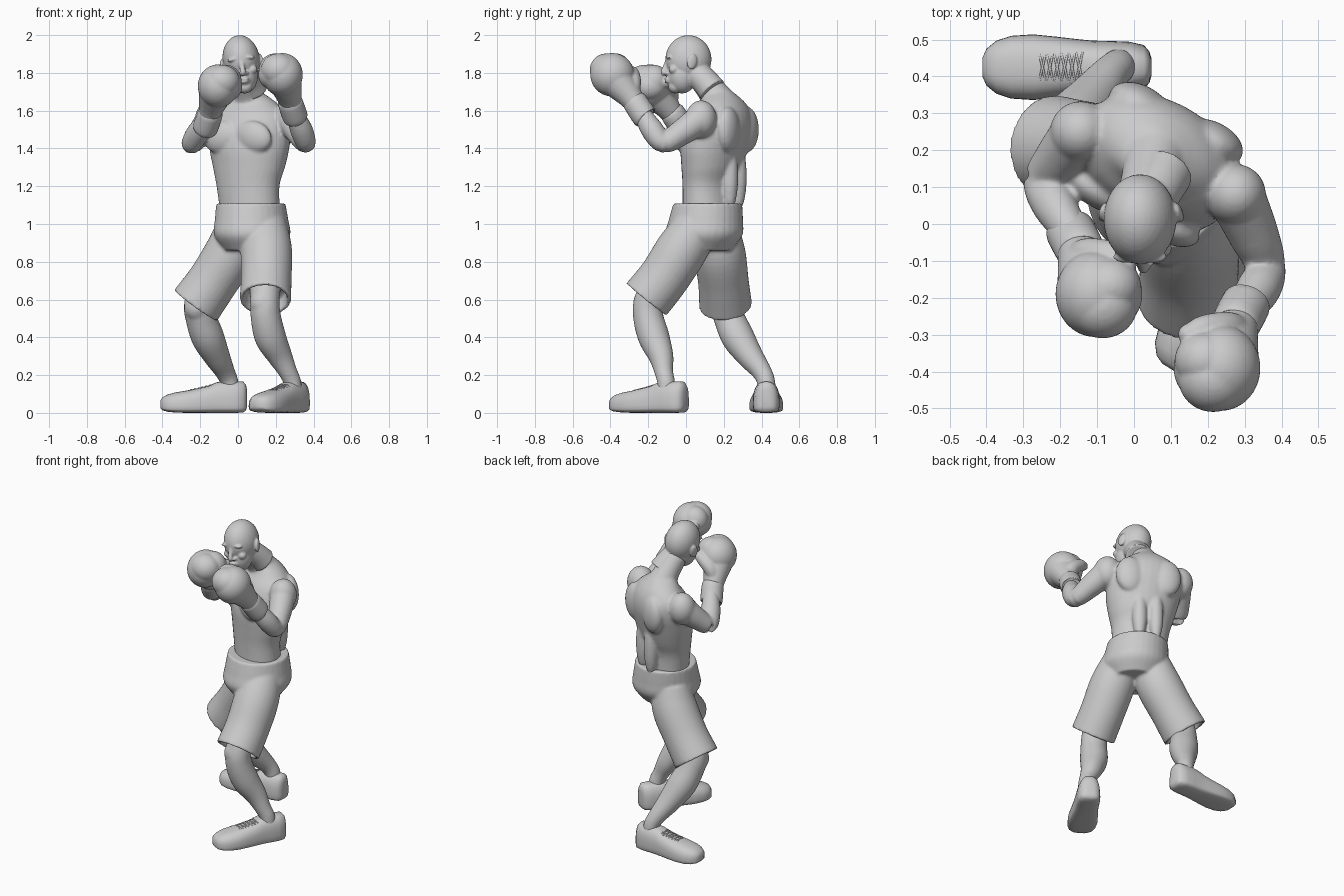
import bpy, bmesh
from math import cos, sin, pi, radians
from mathutils import Matrix, Vector

I4 = Matrix.Identity(4)
N = 32


def place(loc, rot=(0, 0, 0), scale=(1, 1, 1)):
    m = Matrix.Translation(loc)
    for ang, ax in zip(rot, 'XYZ'):
        m = m @ Matrix.Rotation(radians(ang), 4, ax)
    return m @ Matrix.Diagonal((*scale, 1))


def blob(bm, loc, radii, M=I4, rot=(0, 0, 0)):
    bmesh.ops.create_uvsphere(bm, u_segments=32, v_segments=20, radius=1, matrix=M @ place(loc, rot, radii))


def loft(bm, rings):
    vs = [[bm.verts.new(p) for p in r] for r in rings]
    n = len(vs[0])
    for a, b in zip(vs, vs[1:]):
        for i in range(n):
            bm.faces.new((a[i], a[(i + 1) % n], b[(i + 1) % n], b[i]))
    bm.faces.new(vs[0])
    bm.faces.new(vs[-1])


def ring(c, u, v):
    return [c + u * cos(2 * pi * i / N) + v * sin(2 * pi * i / N) for i in range(N)]


def smooth_path(pts, sub=5):
    # Catmull-Rom through the control points (position and radius)
    P = [Vector(p) for p in pts]
    P = [P[0] * 2 - P[1]] + P + [P[-1] * 2 - P[-2]]
    out = []
    for a, b, c, d in zip(P, P[1:], P[2:], P[3:]):
        for k in range(sub):
            t = k / sub
            out.append(0.5 * (2 * b + (c - a) * t + (2 * a - 5 * b + 4 * c - d) * t * t
                              + (3 * b - a - 3 * c + d) * t ** 3))
    return out + [P[-2]]


def tube(bm, pts, M=I4, hem=False, sub=5):
    path = smooth_path(pts, sub)
    rings = []
    for i, p in enumerate(path):
        a, b = path[max(i - 1, 0)], path[min(i + 1, len(path) - 1)]
        t = (b - a).to_3d().normalized()
        u = t.cross(Vector((0.31, 0.9, 0.3))).normalized()
        v = t.cross(u)
        c, r = p.to_3d(), p[3]
        rings.append(ring(c, u * r, v * r))
    if hem:  # turn the open end of the cloth inwards
        rings.append(ring(c, u * (r - 0.02), v * (r - 0.02)))
        rings.append(ring(c - t * 0.07, u * (r - 0.03), v * (r - 0.03)))
    loft(bm, [[M @ q for q in r] for r in rings])


def slab(bm, rows, yaw):
    R = Matrix.Rotation(radians(yaw), 3, 'Z')
    loft(bm, [ring(Vector(p[:3]), R @ Vector((p[3], 0, 0)), R @ Vector((0, p[4], 0)))
              for p in smooth_path(rows)])


def finish(name, bm, voxel=None, smooth=4, angle=40):
    bmesh.ops.recalc_face_normals(bm, faces=bm.faces)
    me = bpy.data.meshes.new(name)
    bm.to_mesh(me)
    bm.free()
    ob = bpy.data.objects.new(name, me)
    bpy.context.collection.objects.link(ob)
    if voxel:
        m = ob.modifiers.new('fuse', 'REMESH')
        m.mode, m.voxel_size, m.use_smooth_shade = 'VOXEL', voxel, True
        s = ob.modifiers.new('soften', 'SMOOTH')
        s.factor, s.iterations = 0.5, smooth
    else:
        bpy.ops.object.select_all(action='DESELECT')
        ob.select_set(True)
        bpy.context.view_layer.objects.active = ob
        bpy.ops.object.shade_smooth_by_angle(angle=radians(angle))
    return ob


# torso with chest, back and shoulder muscles, and both arms
bm = bmesh.new()
slab(bm, [(.065, .12, 1.05, .165, .13), (.053, .122, 1.2, .175, .13), (.058, .137, 1.3, .2, .15),
          (.06, .15, 1.4, .222, .165), (.06, .172, 1.5, .228, .165), (.06, .187, 1.58, .21, .145),
          (.06, .195, 1.64, .155, .11), (.055, .18, 1.69, .085, .08)], -27)
C = place((.06, .165, 0), (0, 0, -27))
for s in (-1, 1):
    blob(bm, (s * .095, -.135, 1.46), (.105, .05, .085), C, (0, s * 15, 0))
    blob(bm, (s * .11, .12, 1.5), (.09, .055, .12), C)
    blob(bm, (s * .05, .1, 1.25), (.045, .045, .18), C)
tube(bm, [(.06, .19, 1.62, .1), (.045, .14, 1.7, .078), (.025, .07, 1.79, .07)])
blob(bm, (-.145, .25, 1.555), (.083, .083, .1))
blob(bm, (.275, .08, 1.555), (.083, .083, .1))
tube(bm, [(-.15, .24, 1.55, .078), (-.2, .18, 1.48, .068), (-.245, .115, 1.425, .055),
          (-.215, .05, 1.48, .06), (-.165, -.03, 1.56, .045), (-.15, -.07, 1.6, .04)])
tube(bm, [(.28, .07, 1.55, .078), (.325, -.03, 1.48, .068), (.358, -.118, 1.43, .055),
          (.335, -.18, 1.5, .06), (.295, -.235, 1.59, .045), (.28, -.265, 1.63, .04)])
finish('torso_and_arms', bm, .009, 6)

# head with face and ears, tilted a little to one side
bm = bmesh.new()
H = place((.018, .01, 1.86), (0, -8, 0))
blob(bm, (0, .003, .012), (.098, .122, .128), H)
blob(bm, (0, -.03, -.07), (.077, .078, .1), H)
blob(bm, (0, -.068, -.135), (.04, .035, .035), H)
blob(bm, (0, -.09, -.1), (.034, .028, .028), H)
for s in (-1, 1):
    blob(bm, (s * .038, -.098, .018), (.036, .018, .011), H, (0, s * 8, 0))
    blob(bm, (s * .05, -.075, -.05), (.028, .026, .024), H)
    blob(bm, (s * .034, -.094, -.012), (.017, .014, .009), H)
    blob(bm, (s * .017, -.112, -.065), (.012, .013, .01), H)
    blob(bm, (s * .102, .022, -.015), (.011, .027, .042), H, (-12, 0, s * 18))
    blob(bm, (s * .1, .012, -.02), (.012, .012, .02), H)
tube(bm, [(0, -.105, .012, .012), (0, -.118, -.025, .013), (0, -.128, -.057, .016), (0, -.118, -.068, .012)], H)
blob(bm, (0, -.114, -.092), (.027, .011, .007), H)
blob(bm, (0, -.112, -.107), (.024, .011, .008), H)
tube(bm, [(.0, .03, -.05, .075), (.03, .09, -.11, .072), (.045, .13, -.16, .076)], H)
finish('head', bm, .0055, 3)

# shorts: hips and two wide legs with open hems
bm = bmesh.new()
slab(bm, [(.068, .115, 1.108, .184, .182), (.072, .105, 1.02, .194, .198), (.075, .095, .94, .2, .205),
          (.075, .09, .86, .15, .15)], -30)
tube(bm, [(.14, .06, .99, .12), (.15, -.025, .86, .136), (.15, -.115, .72, .134), (.145, -.21, .6, .136)],
     hem=True)
tube(bm, [(.0, .16, .97, .12), (-.045, .18, .84, .136), (-.135, .198, .695, .134), (-.225, .21, .568, .14)],
     hem=True)
finish('shorts', bm, .009, 4)

# lower legs
legs = {'front_leg': [(.145, -.12, .74, .09), (.143, -.195, .6, .078), (.147, -.2, .51, .08),
                      (.172, -.17, .4, .083), (.222, -.132, .3, .066), (.263, -.118, .22, .05),
                      (.288, -.105, .16, .047), (.29, -.1, .08, .05)],
        'rear_leg': [(-.15, .19, .7, .09), (-.205, .205, .58, .08), (-.195, .23, .5, .082),
                     (-.16, .275, .4, .087), (-.112, .34, .3, .07), (-.07, .4, .22, .053),
                     (-.045, .425, .16, .048), (-.04, .425, .08, .05)]}
for name, pts in legs.items():
    bm = bmesh.new()
    tube(bm, pts)
    blob(bm, Vector(pts[1][:3]) + Vector((-.015, -.02, -.02)), (.065, .065, .075))
    finish(name, bm, .009, 5)

# boxing gloves with cuffs, the second a shifted mirror image of the first
mirror = Matrix.Translation((.13, .2, -.06)) @ Matrix.Diagonal((-1, 1, 1, 1))
for side, M in (('left', I4), ('right', mirror)):
    bm = bmesh.new()
    blob(bm, (.235, -.39, 1.79), (.108, .117, .115), M)
    blob(bm, (.215, -.42, 1.815), (.095, .09, .088), M)
    blob(bm, (.195, -.37, 1.815), (.085, .08, .088), M)
    blob(bm, (.175, -.39, 1.79), (.068, .085, .075), M)
    tube(bm, [(.285, -.265, 1.63, .055), (.27, -.3, 1.68, .068), (.25, -.36, 1.75, .09)], M)
    tube(bm, [(.285, -.29, 1.68, .042), (.25, -.28, 1.75, .042), (.19, -.283, 1.795, .036),
              (.15, -.298, 1.81, .028)], M)
    blob(bm, (.148, -.299, 1.811), (.029, .029, .029), M)
    finish(side + '_glove', bm, .007, 3)
    bm = bmesh.new()
    tube(bm, [(.305, -.213, 1.562, .052), (.304, -.215, 1.564, .063), (.302, -.22, 1.57, .067),
              (.288, -.247, 1.61, .067), (.275, -.273, 1.65, .065), (.273, -.278, 1.657, .058)], M, sub=2)
    finish(side + '_cuff', bm)

# shoes: stations are distance from heel, half width, height, sole lift
stations = [(0, .025, .125, .03), (.005, .042, .15, .012), (.02, .06, .166, .002), (.06, .069, .166, 0),
            (.11, .071, .168, 0), (.16, .072, .162, 0), (.2, .076, .145, 0), (.26, .083, .13, 0),
            (.32, .089, .118, 0), (.38, .085, .108, .002), (.42, .072, .097, .006), (.447, .05, .083, .014),
            (.458, .025, .065, .026)]


def height(t):
    for a, b in zip(stations, stations[1:]):
        if a[0] <= t <= b[0]:
            return a[2] + (b[2] - a[2]) * (t - a[0]) / (b[0] - a[0])


def shape(v, e):
    return abs(v) ** e * (1 if v > 0 else -1)


for side, heel, d in (('front', (.34, -.003, 0), (-.53, -.85, 0)), ('rear', (.047, .425, 0), (-1, 0, 0))):
    d, heel = Vector(d).normalized(), Vector(heel)
    across = Vector((-d.y, d.x, 0))
    bm = bmesh.new()
    rings = []
    for t, w, h, z in stations:
        mid = z + (h - z) * .3
        r = []
        for i in range(N):
            a = 2 * pi * i / N
            up = (h - mid) * shape(sin(a), .8) if sin(a) > 0 else (mid - z) * shape(sin(a), .45)
            r.append(heel + d * t + across * w * shape(cos(a), .75) + Vector((0, 0, mid + up)))
        rings.append(r)
    loft(bm, rings)
    finish(side + '_shoe', bm, angle=60)
    # criss-cross laces
    cu = bpy.data.curves.new(side + '_laces', 'CURVE')
    cu.dimensions, cu.bevel_depth, cu.bevel_resolution = '3D', .0035, 1
    for k in range(6):
        for s in (-1, 1):
            sp = cu.splines.new('POLY')
            sp.points.add(4)
            for j, p in enumerate(sp.points):
                f = j / 2 - 1
                t = .195 + .02 * k + .009 * f * s
                q = heel + d * t + across * .04 * f
                p.co = (q.x, q.y, height(t) * (1 - .075 * f * f) + .001, 1)
    bpy.context.collection.objects.link(bpy.data.objects.new(side + '_laces', cu))
